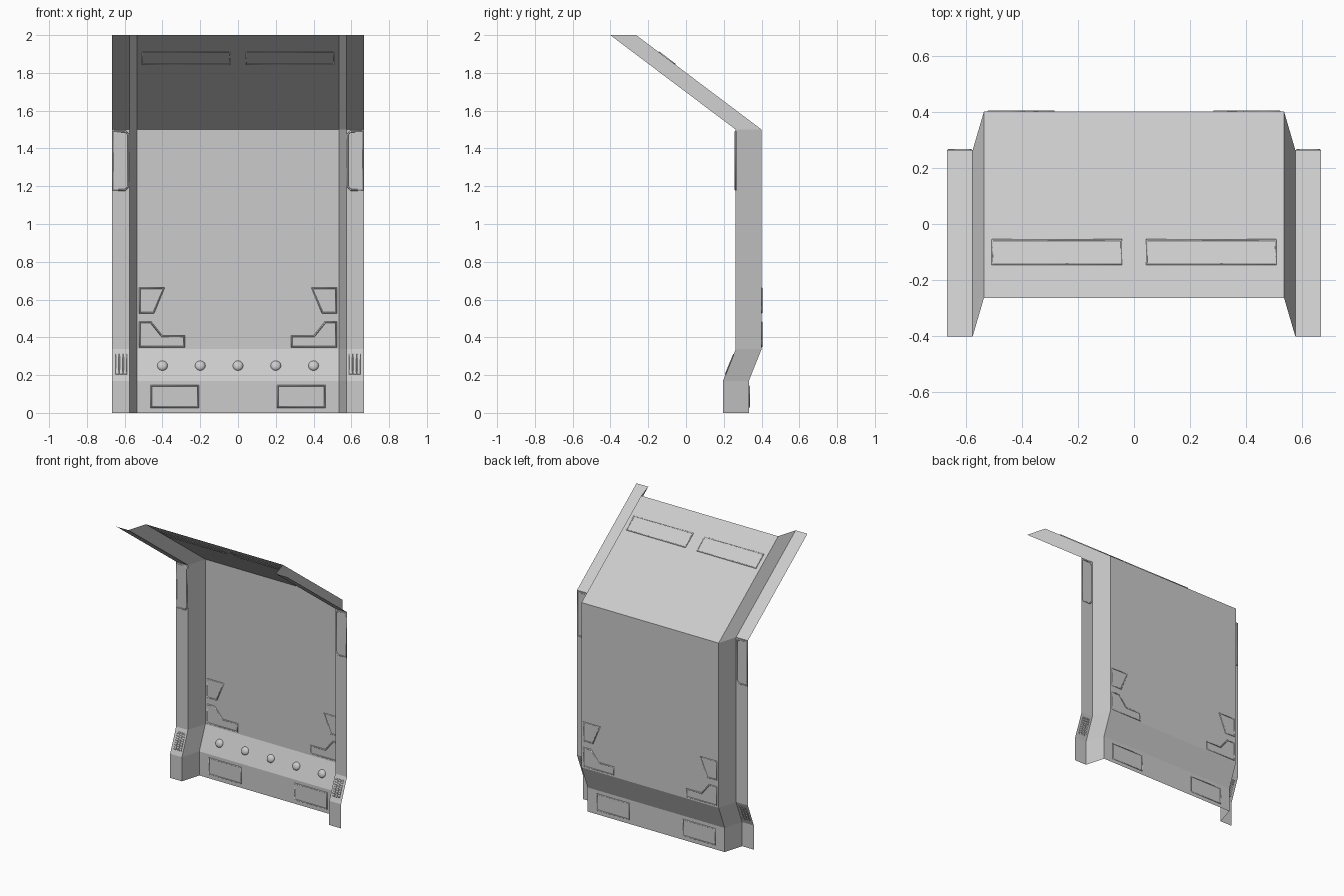
import bpy, bmesh
from mathutils import Vector

if "Cube" in bpy.data.objects:
    bpy.data.objects.remove(bpy.data.objects["Cube"])

# Side profile of the back sheet (y, z) and plan section (x, y offset)
PROFILE = [(0.333, 0), (0.333, 0.17), (0.40, 0.337), (0.40, 1.5), (-0.264, 2.0)]
STEP = -0.137
SECTION = [(-0.667, STEP), (-0.575, STEP), (-0.535, 0), (0.535, 0), (0.575, STEP), (0.667, STEP)]


def wall_y(z):
    for (y0, z0), (y1, z1) in zip(PROFILE, PROFILE[1:]):
        if z <= z1:
            return y0 + (y1 - y0) * (z - z0) / (z1 - z0)
    return PROFILE[-1][0]


def new_object(name, bm):
    mesh = bpy.data.meshes.new(name)
    bm.to_mesh(mesh)
    bm.free()
    obj = bpy.data.objects.new(name, mesh)
    bpy.context.collection.objects.link(obj)
    return obj


# Folded wall sheet: plan section swept along the side profile
bm = bmesh.new()
rows = [[bm.verts.new((x, y + dy, z)) for x, dy in SECTION] for y, z in PROFILE]
for low, high in zip(rows, rows[1:]):
    for i in range(len(SECTION) - 1):
        bm.faces.new((low[i], low[i + 1], high[i + 1], high[i]))
new_object("wall_sheet", bm)


# Thin four-sided trim following a closed outline (x, z) laid on the wall, on both sides
def trims(name, outlines, dy=0.0, radius=0.005):
    for side, label in ((1, "left"), (-1, "right")):
        curve = bpy.data.curves.new(f"{name}_{label}", "CURVE")
        curve.dimensions = "3D"
        curve.bevel_depth = radius
        curve.bevel_resolution = 0
        for pts in outlines:
            spline = curve.splines.new("POLY")
            spline.points.add(len(pts) - 1)
            spline.use_cyclic_u = True
            for p, (x, z) in zip(spline.points, pts):
                p.co = (side * x, wall_y(z) + dy, z, 1)
        obj = bpy.data.objects.new(curve.name, curve)
        bpy.context.collection.objects.link(obj)
        bpy.ops.object.select_all(action="DESELECT")
        obj.select_set(True)
        bpy.context.view_layer.objects.active = obj
        bpy.ops.object.convert(target="MESH")
        bpy.context.object.data.shade_flat()


def rect(x0, x1, z0, z1):
    return [(x0, z0), (x1, z0), (x1, z1), (x0, z1)]


# Panel outlines
trims("roof_panel_trim", [rect(-0.505, -0.045, 1.845, 1.91)])
trims("skirt_panel_trim", [rect(-0.46, -0.21, 0.03, 0.143)])
trims("wall_trapezoid_trim", [[(-0.52, 0.53), (-0.447, 0.53), (-0.392, 0.66), (-0.52, 0.66)]])
trims("wall_corner_trim", [[(-0.52, 0.35), (-0.285, 0.35), (-0.285, 0.405), (-0.402, 0.405),
                            (-0.462, 0.48), (-0.52, 0.48)]])
trims("pillar_panel_trim", [[(-0.662, 1.18), (-0.597, 1.18), (-0.58, 1.2), (-0.58, 1.473),
                             (-0.597, 1.49), (-0.662, 1.49)]], STEP)

# Three vent slots on each pillar foot
trims("pillar_vent", [rect(x - 0.006, x + 0.006, 0.205, 0.31) for x in (-0.639, -0.618, -0.597)],
      STEP, 0.004)

# Row of domed lamps on the sloped band
normal = Vector((0, -0.167, 0.067)).normalized()
tilt = normal.to_track_quat("Z", "Y")
for i in range(5):
    bm = bmesh.new()
    bmesh.ops.create_uvsphere(bm, u_segments=12, v_segments=8, radius=0.028)
    bmesh.ops.delete(bm, geom=[v for v in bm.verts if v.co.z < -0.001], context="VERTS")
    for v in bm.verts:
        v.co.z *= 0.6
    for f in bm.faces:
        f.smooth = True
    lamp = new_object(f"lamp_{i + 1}", bm)
    lamp.rotation_mode = "QUATERNION"
    lamp.rotation_quaternion = tilt
    lamp.location = (-0.4 + 0.2 * i, wall_y(0.25), 0.25)
